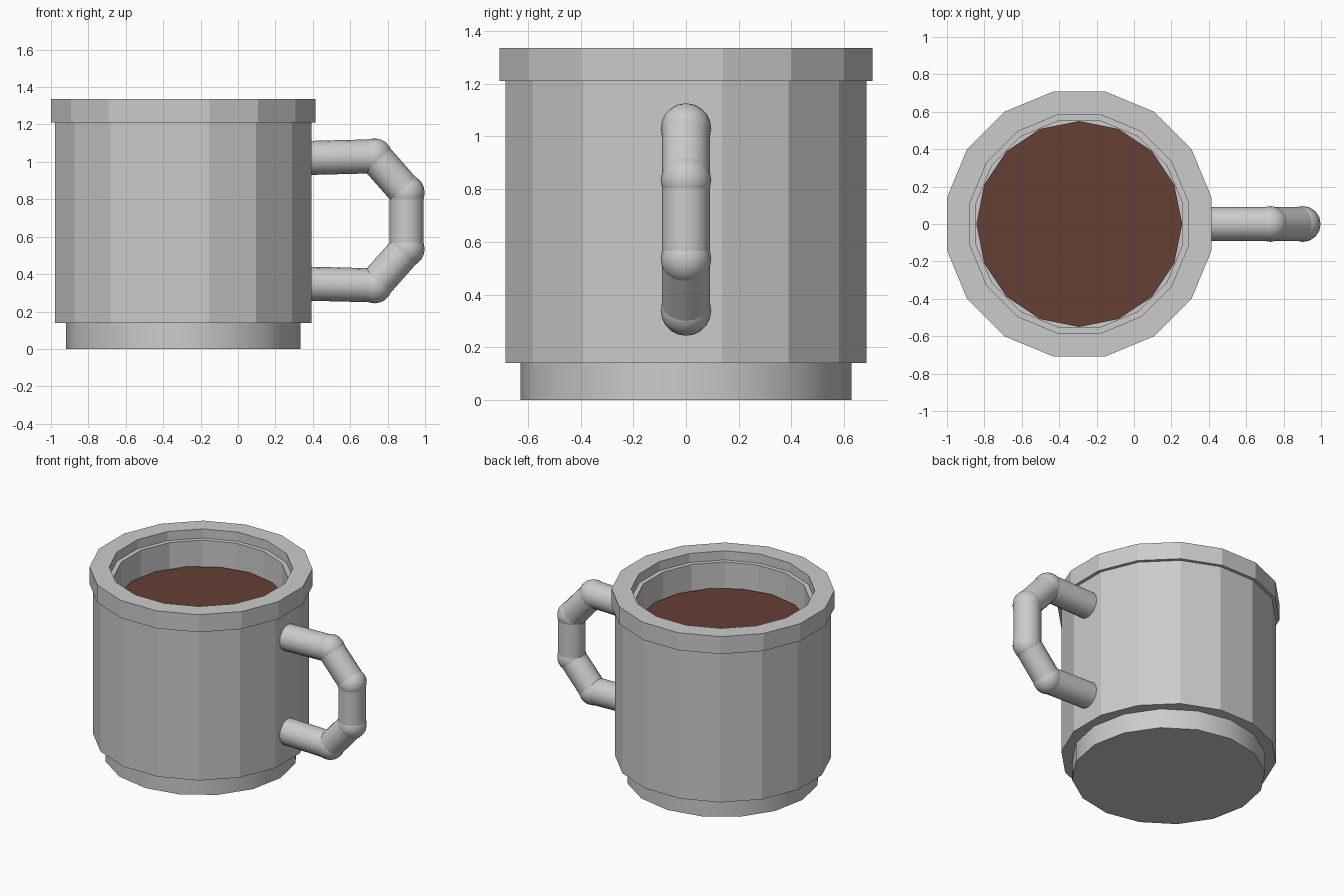
import bpy, math
from mathutils import Vector

if "Cube" in bpy.data.objects:
    bpy.data.objects.remove(bpy.data.objects["Cube"])

CX = -0.2925          # axis of the cup
SIDES = 16
HALF = math.pi / SIDES


def make_object(name, verts, faces):
    mesh = bpy.data.meshes.new(name)
    mesh.from_pydata(verts, [], faces)
    mesh.update()
    ob = bpy.data.objects.new(name, mesh)
    bpy.context.collection.objects.link(ob)
    return ob


def lathe(name, profile, turn=0.0, closed=False):
    """Revolve (radius, z) points; an open profile gets flat end caps."""
    verts, faces, n = [], [], len(profile)
    for r, z in profile:
        for i in range(SIDES):
            a = turn + i * math.tau / SIDES
            verts.append((CX + r * math.cos(a), r * math.sin(a), z))
    for k in range(n if closed else n - 1):
        a, b = k * SIDES, (k + 1) % n * SIDES
        for i in range(SIDES):
            j = (i + 1) % SIDES
            faces.append((a + i, a + j, b + j, b + i))
    if not closed:
        faces.append(tuple(reversed(range(SIDES))))
        faces.append(tuple(range((n - 1) * SIDES, n * SIDES)))
    return make_object(name, verts, faces)


def flat(r):
    """Corner radius for a given distance to the flat sides."""
    return r / math.cos(HALF)


def smooth(ob, angle=40):
    bpy.ops.object.select_all(action='DESELECT')
    ob.select_set(True)
    bpy.context.view_layer.objects.active = ob
    bpy.ops.object.shade_smooth_by_angle(angle=math.radians(angle))


# Foot, round shaded
smooth(lathe("foot", [(0.627, 0), (0.627, 0.14)]))

# Faceted hollow body
lathe("body", [(flat(0.685), 0.14), (flat(0.685), 1.27),
               (flat(0.552), 1.27), (flat(0.552), 0.22)], HALF)

# Overhanging rim ring
lathe("rim", [(flat(0.7075), 1.21), (flat(0.7075), 1.335),
              (flat(0.583), 1.335), (flat(0.583), 1.21)], HALF, closed=True)

# Drink surface
drink = lathe("drink", [(0.55, 1.06), (0.55, 1.09)])
brown = bpy.data.materials.new("brown")
brown.diffuse_color = (0.13, 0.05, 0.035, 1)
brown.use_nodes = True
brown.node_tree.nodes["Principled BSDF"].inputs["Base Color"].default_value = brown.diffuse_color
drink.data.materials.append(brown)

# Handle: straight tubes with ball joints
path = [Vector((x, 0, z)) for x, z in
        [(0.33, 1.02), (0.73, 1.03), (0.902, 0.835),
         (0.902, 0.535), (0.73, 0.34), (0.33, 0.35)]]
for k, (p, q) in enumerate(zip(path, path[1:])):
    d = q - p
    bpy.ops.mesh.primitive_cylinder_add(vertices=16, radius=0.091, depth=d.length,
                                        location=(p + q) / 2,
                                        rotation=d.to_track_quat('Z', 'Y').to_euler())
    tube = bpy.context.object
    tube.name = f"handle_tube_{k + 1}"
    smooth(tube)
for k, p in enumerate(path[1:-1]):
    bpy.ops.mesh.primitive_uv_sphere_add(segments=16, ring_count=10, radius=0.096, location=p)
    joint = bpy.context.object
    joint.name = f"handle_joint_{k + 1}"
    smooth(joint)
